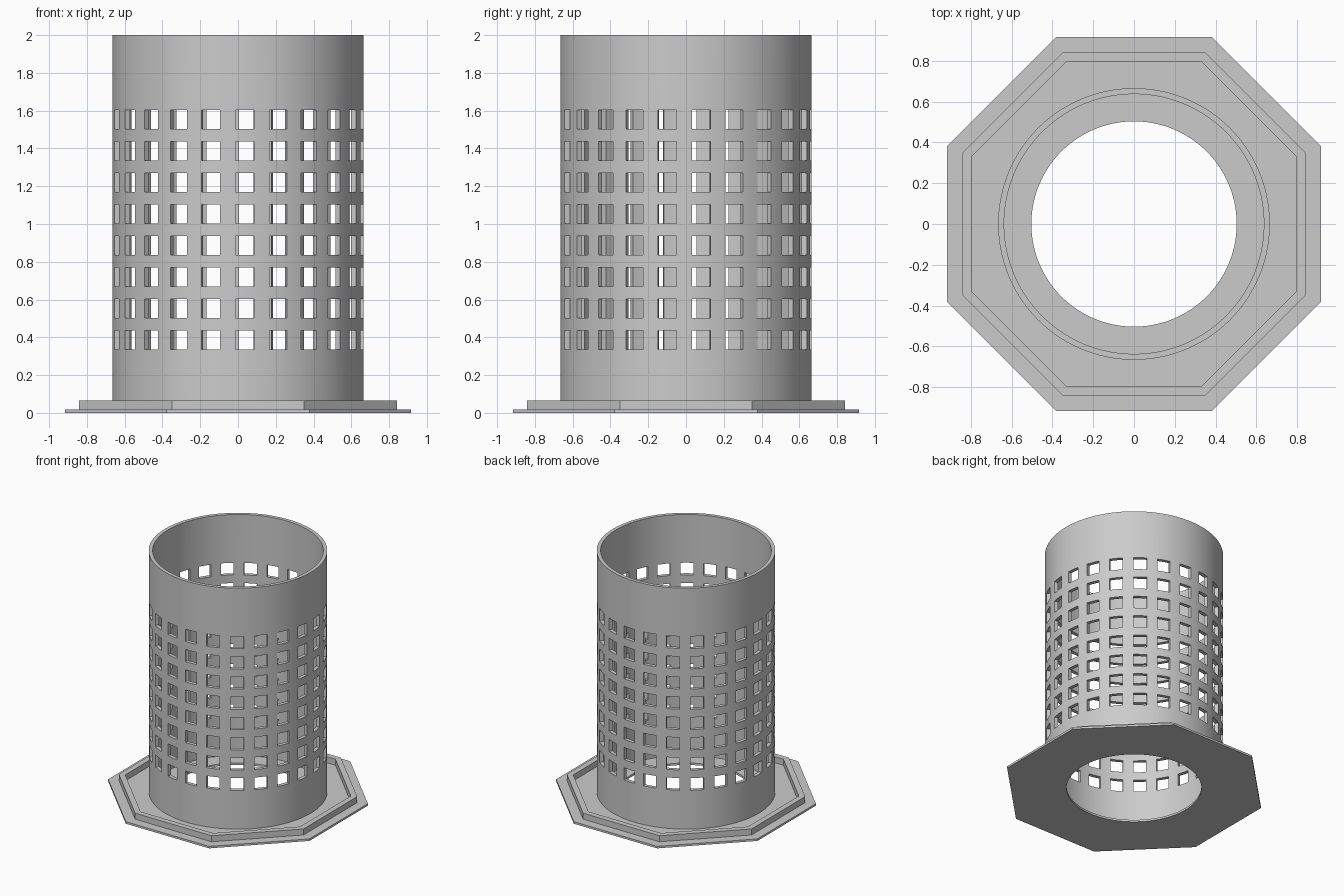
import bpy, bmesh, math

cube = bpy.data.objects.get("Cube")
if cube:
    bpy.data.objects.remove(cube, do_unlink=True)

# One plain grey material
grey = bpy.data.materials.new("grey plastic")
grey.use_nodes = True
colour = (0.6, 0.6, 0.6, 1)
grey.diffuse_color = colour
grey.node_tree.nodes["Principled BSDF"].inputs["Base Color"].default_value = colour


def select_only(obj):
    bpy.ops.object.select_all(action='DESELECT')
    obj.select_set(True)
    bpy.context.view_layer.objects.active = obj


def ring_points(radius, sides, start=0.0):
    return [(radius * math.cos(start + math.tau * i / sides),
             radius * math.sin(start + math.tau * i / sides)) for i in range(sides)]


def octagon(apothem):
    return ring_points(apothem / math.cos(math.pi / 8), 8, math.pi / 8)


def flat_ring(name, outlines, bottom, top):
    """Extruded flat shape; the second outline is the opening."""
    curve = bpy.data.curves.new(name, 'CURVE')
    curve.dimensions = '2D'
    curve.fill_mode = 'BOTH'
    curve.extrude = (top - bottom) / 2
    for outline in outlines:
        spline = curve.splines.new('POLY')
        spline.points.add(len(outline) - 1)
        for point, (x, y) in zip(spline.points, outline):
            point.co = (x, y, 0, 1)
        spline.use_cyclic_u = True
    obj = bpy.data.objects.new(name, curve)
    bpy.context.collection.objects.link(obj)
    obj.location.z = (top + bottom) / 2
    select_only(obj)
    bpy.ops.object.convert(target='MESH')
    obj = bpy.context.object
    obj.data.materials.clear()
    obj.data.materials.append(grey)
    bpy.ops.object.shade_smooth_by_angle(angle=math.radians(30))
    return obj


# Octagonal base with round opening, and raised rim
PLATE_TOP = 0.0167
flat_ring("base_plate", [octagon(0.9167), ring_points(0.503, 128)], 0, PLATE_TOP)
flat_ring("base_rim", [octagon(0.841), octagon(0.796)], PLATE_TOP, 0.0667)

# Perforated tube: columns and rows of square openings
RADIUS, WALL, HOLE = 0.6655, 0.029, 0.1
COLUMNS, ROWS, PITCH, FIRST = 23, 8, 1 / 6, 0.336
step = math.tau / COLUMNS
hole_angle = HOLE / RADIUS
start = math.radians(-86.9) - hole_angle / 2

angles, open_columns = [], []
for c in range(COLUMNS):
    a = start + c * step
    for i in range(3):
        angles.append(a + hole_angle * i / 3)
        open_columns.append(True)
    for i in range(3):
        angles.append(a + hole_angle + (step - hole_angle) * i / 3)
        open_columns.append(False)

heights = [PLATE_TOP]
for r in range(ROWS):
    heights += [FIRST + r * PITCH, FIRST + r * PITCH + HOLE]
heights.append(2)

bm = bmesh.new()
grid = [[bm.verts.new((RADIUS * math.cos(a), RADIUS * math.sin(a), z)) for a in angles]
        for z in heights]
n = len(angles)
for j in range(len(heights) - 1):
    for i in range(n):
        if open_columns[i] and j % 2 == 1:
            continue
        k = (i + 1) % n
        bm.faces.new((grid[j][i], grid[j][k], grid[j + 1][k], grid[j + 1][i]))
mesh = bpy.data.meshes.new("perforated_tube")
bm.to_mesh(mesh)
bm.free()
mesh.materials.append(grey)
tube = bpy.data.objects.new("perforated_tube", mesh)
bpy.context.collection.objects.link(tube)
select_only(tube)
thick = tube.modifiers.new("wall", 'SOLIDIFY')
thick.thickness = WALL
thick.offset = -1
bpy.ops.object.modifier_apply(modifier=thick.name)
bpy.ops.object.shade_smooth_by_angle(angle=math.radians(30))
